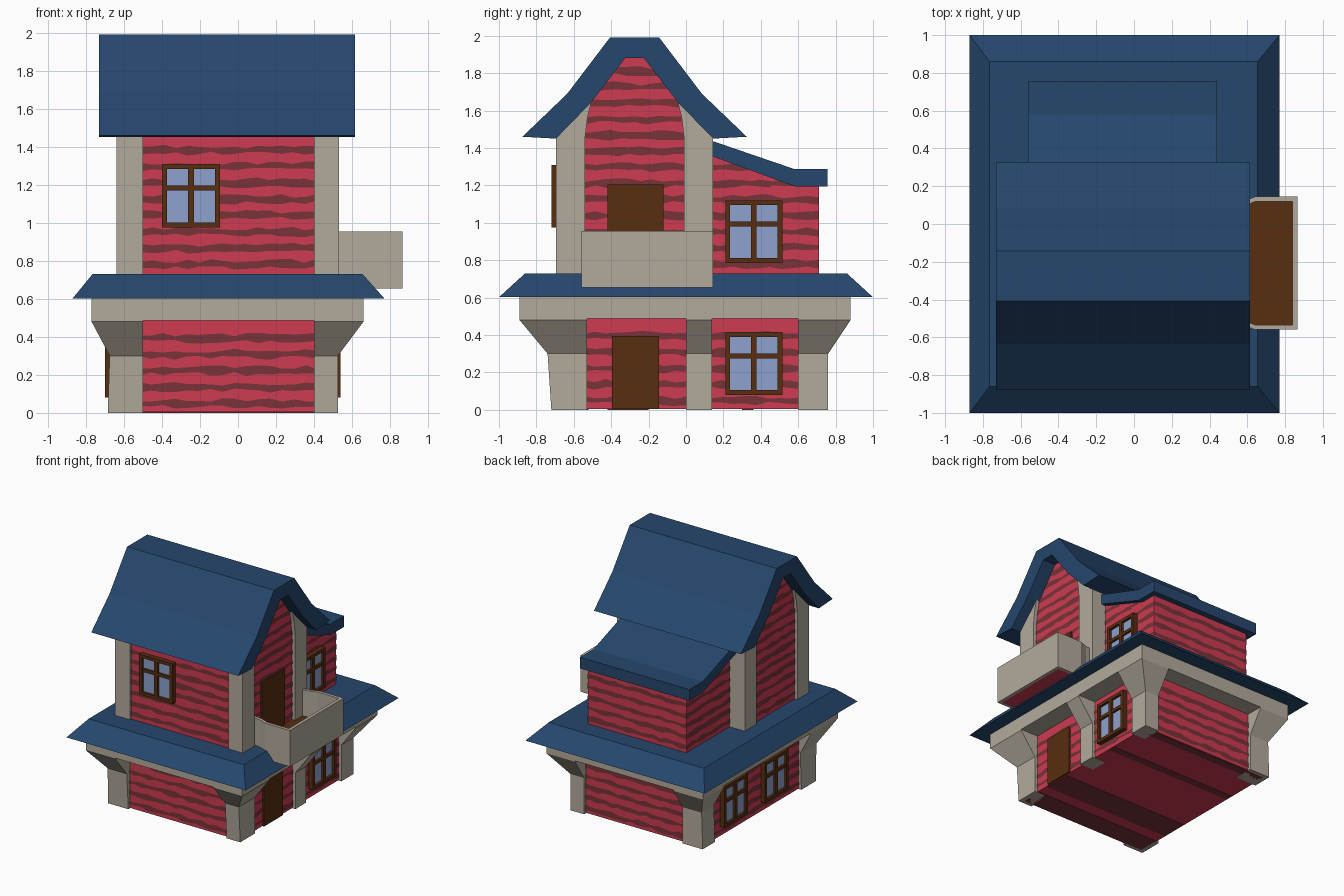
import bpy, bmesh, random

if "Cube" in bpy.data.objects:
    bpy.data.objects.remove(bpy.data.objects["Cube"])
random.seed(4)

def material(name, r, g, b):
    m = bpy.data.materials.new(name)
    m.diffuse_color = (r, g, b, 1)
    m.use_nodes = True
    m.node_tree.nodes["Principled BSDF"].inputs["Base Color"].default_value = m.diffuse_color
    return m

BLUE = material("roof_blue", 0.019, 0.063, 0.155)
RED = material("plank_red", 0.62, 0.044, 0.085)
DARK = material("plank_dark_red", 0.19, 0.032, 0.04)
STONE = material("plaster_beige", 0.45, 0.405, 0.335)
BROWN = material("wood_brown", 0.098, 0.027, 0.005)
GLASS = material("glass_blue", 0.27, 0.36, 0.62)

def finish(name, bm, mat):
    me = bpy.data.meshes.new(name)
    bm.to_mesh(me)
    bm.free()
    me.materials.append(mat)
    ob = bpy.data.objects.new(name, me)
    bpy.context.collection.objects.link(ob)
    return ob

def place(axis, d, u, v):
    return {"x": (d, u, v), "y": (u, d, v), "z": (u, v, d)}[axis]

def prism(name, pts, axis, a, b, mat):
    """Outline in the plane across the axis, extruded from a to b."""
    bm = bmesh.new()
    lo = [bm.verts.new(place(axis, a, *p)) for p in pts]
    hi = [bm.verts.new(place(axis, b, *p)) for p in pts]
    bm.faces.new(lo)
    bm.faces.new(hi)
    for i in range(len(pts)):
        j = (i + 1) % len(pts)
        bm.faces.new((lo[i], lo[j], hi[j], hi[i]))
    bmesh.ops.recalc_face_normals(bm, faces=bm.faces)
    return finish(name, bm, mat)

def box(name, x0, x1, y0, y1, z0, z1, mat):
    return prism(name, [(x0, y0), (x1, y0), (x1, y1), (x0, y1)], "z", z0, z1, mat)

def loft(name, levels, mat):
    """Stack of rectangles (x0, x1, y0, y1, z)."""
    bm = bmesh.new()
    rings = [[bm.verts.new(p) for p in ((a, c, z), (b, c, z), (b, d, z), (a, d, z))]
             for a, b, c, d, z in levels]
    bm.faces.new(rings[0])
    bm.faces.new(rings[-1])
    for r, s in zip(rings, rings[1:]):
        for i in range(4):
            j = (i + 1) % 4
            bm.faces.new((r[i], r[j], s[j], s[i]))
    bmesh.ops.recalc_face_normals(bm, faces=bm.faces)
    return finish(name, bm, mat)

def stripes(name, axis, d, sign, z0, z1, lo, hi):
    """Ragged dark plank bands lying just off a wall; lo/hi give the width at height z."""
    bm = bmesh.new()
    z = z0 + 0.05
    while z < z1 - 0.02:
        n = max(3, int((hi(z) - lo(z)) / 0.06))
        prev = None
        for i in range(n + 1):
            pair = []
            for s in (-1, 1):
                h = min(z + s * (0.018 + random.uniform(-0.011, 0.011)), z1)
                u = lo(h) + (hi(h) - lo(h)) * i / n
                pair.append(bm.verts.new(place(axis, d + sign * 0.004, u, h)))
            if prev:
                f = bm.faces.new((prev[0], pair[0], pair[1], prev[1]))
                f.normal_update()
                if f.normal["xyz".index(axis)] * sign < 0:
                    f.normal_flip()
            prev = pair
        z += 0.086
    return finish(name, bm, DARK)

def panel(name, axis, d, e, u0, u1, z0, z1, mat):
    return prism(name, [(u0, z0), (u1, z0), (u1, z1), (u0, z1)], axis, d, e, mat)

def window(name, axis, d, sign, u0, z0):
    """Four-pane window with a raised wooden frame."""
    w, h, t = 0.305, 0.335, 0.026
    u1, z1, um, zm = u0 + w, z0 + h, u0 + w / 2, z0 + h * 0.62
    e = d + sign * 0.04
    panel(name + "_glass", axis, d - sign * 0.01, d + sign * 0.02, u0 + .01, u1 - .01, z0 + .01, z1 - .01, GLASS)
    for i, (a, b, c, f) in enumerate(((u0, u0 + t, z0, z1), (u1 - t, u1, z0, z1),
                                      (um - .015, um + .015, z0 + t, z1 - t),
                                      (u0 + t, u1 - t, z0, z0 + t), (u0 + t, u1 - t, z1 - t, z1))):
        panel(f"{name}_frame_{i}", axis, d - sign * .01, e, a, b, c, f, BROWN)
    panel(name + "_transom", axis, d - sign * .01, e - sign * .003, u0 + t, u1 - t, zm - .013, zm + .013, BROWN)

def const(v):
    return lambda z: v

# ground floor walls and plank bands
GX0, GX1, GY0, GY1 = -0.66, 0.50, -0.70, 0.735
box("ground_walls", GX0, GX1, GY0, GY1, 0.004, 0.58, RED)
for nm, ax, d, s, a, b in (("front", "y", GY0, -1, -0.52, 0.42), ("back", "y", GY1, 1, -0.52, 0.42),
                           ("left", "x", GX0, -1, -0.55, 0.62), ("right", "x", GX1, 1, -0.55, 0.62)):
    stripes("ground_planks_" + nm, ax, d, s, 0, 0.49, const(a), const(b))
for i, (a, b) in enumerate(((-0.69, -0.52), (-0.42, -0.2), (0.3, 0.36), (0.66, 0.73))):
    box(f"underside_plank_{i}", -0.65, 0.49, a, b, 0, 0.006, DARK)

# flared ground posts: outer edges at each height
LEVELS = ((0, -.685, .525, -.72, .76), (.3, -.675, .525, -.74, .76),
          (.48, -.77, .66, -.89, .88), (.6, -.77, .66, -.89, .88))
loft("post_front_left", [(l, -.5, f, -.53, z) for z, l, r, f, k in LEVELS], STONE)
loft("post_front_right", [(.4, r, f, -.53, z) for z, l, r, f, k in LEVELS], STONE)
loft("post_back_left", [(l, -.5, .6, k, z) for z, l, r, f, k in LEVELS], STONE)
loft("post_back_right", [(.4, r, .6, k, z) for z, l, r, f, k in LEVELS], STONE)
loft("post_middle_right", [(.4, r, 0, .14, z) for z, l, r, f, k in LEVELS], STONE)
box("ground_beam", -.769, .659, -.889, .879, .487, .602, STONE)

# skirt roof between the floors
loft("skirt_roof", [(-.87, .77, -1, 1, .602), (-.765, .655, -.86, .86, .73)], BLUE)

# upper floor: gabled walls, posts following the roof, main roof
C = -0.275
half_out = [(.6, 1.46), (.36, 1.69), (.132, 1.99)]
half_in = [(.05, 1.88), (.235, 1.64), (.42, 1.45)]
outline = [(C - u, z) for u, z in half_out] + [(C + u, z) for u, z in half_out[::-1]]
under = [(C + u, z) for u, z in half_in] + [(C - u, z) for u, z in half_in[::-1]]
prism("main_roof", outline + under[2::-1] + under[5:2:-1], "x", -.73, .615, BLUE)
UX0, UX1, UY0 = -0.615, 0.50, -0.68
gable = [(C - .405, .72), (C + .405, .72), (C + .405, 1.46), (C + .235, 1.65),
         (C + .05, 1.89), (C - .05, 1.89), (C - .235, 1.65), (C - .405, 1.46)]
prism("upper_walls", gable, "x", UX0, UX1, RED)
for side, a, b in (("left", -.64, -.5), ("right", .4, .53)):
    for nm, s in (("front", -1), ("back", 1)):
        prism(f"upper_post_{nm}_{side}",
              [(C + s * u, z) for u, z in ((.42, .72), (.265, .72), (.265, 1.45), (.252, 1.56),
                                           (.228, 1.66), (.41, 1.47), (.42, 1.455))], "x", a, b, STONE)

def gable_half(z):
    if z < 1.45:
        return .27
    if z < 1.65:
        return .27 - (z - 1.45) * .19
    return .232 - (z - 1.65) * .79

for nm, d, s in (("left", UX0, -1), ("right", UX1, 1)):
    stripes("gable_planks_" + nm, "x", d, s, .73, 1.88,
            lambda z: C - gable_half(z), lambda z: C + gable_half(z))
stripes("upper_planks_front", "y", UY0, -1, .73, 1.46, const(-.51), const(.41))

# back wing with its lean-to roof
prism("wing_walls", [(.1, .72), (.71, .72), (.71, 1.21), (.58, 1.21), (.1, 1.385)], "x", -.5, .4, RED)
prism("wing_roof", [(.06, 1.465), (.58, 1.287), (.757, 1.287), (.757, 1.195), (.58, 1.195), (.06, 1.385)],
      "x", -.56, .44, BLUE)
wing_end = lambda z: .71 if z < 1.19 else .58 - (z - 1.2) * 2.7
for nm, d, s in (("left", -.5, -1), ("right", .4, 1)):
    stripes("wing_planks_" + nm, "x", d, s, .73, 1.35, const(.12), wing_end)
stripes("wing_planks_back", "y", .71, 1, .73, 1.2, const(-.5), const(.4))

# balcony: curved parapet and floor, mirrored about its middle
M = -0.2075
def shell(t):
    near = [(.5, M - .315 + t), (.57, M - .325 + t), (.61, M - .34 + t),
            (.64, M - .352 + t), (.866 - t, M - .352 + t)]
    return near + [(x, 2 * M - y) for x, y in near[::-1]]
prism("balcony_parapet", shell(0) + shell(.026)[::-1], "z", .655, .955, STONE)
prism("balcony_underside", shell(.02), "z", .657, .70, RED)
prism("balcony_floor", shell(.02), "z", .70, .74, BROWN)

# doors and windows
panel("ground_door", "x", .49, .515, -.395, -.145, .004, .395, BROWN)
panel("balcony_door", "x", .49, .515, -.42, -.12, .73, 1.205, BROWN)
window("window_ground_right", "x", GX1, 1, .21, .08)
window("window_ground_left_a", "x", GX0, -1, .19, .08)
window("window_ground_left_b", "x", GX0, -1, -.34, .08)
window("window_upper_front", "y", UY0, -1, -.4, .975)
window("window_wing_right", "x", .4, 1, .21, .785)
